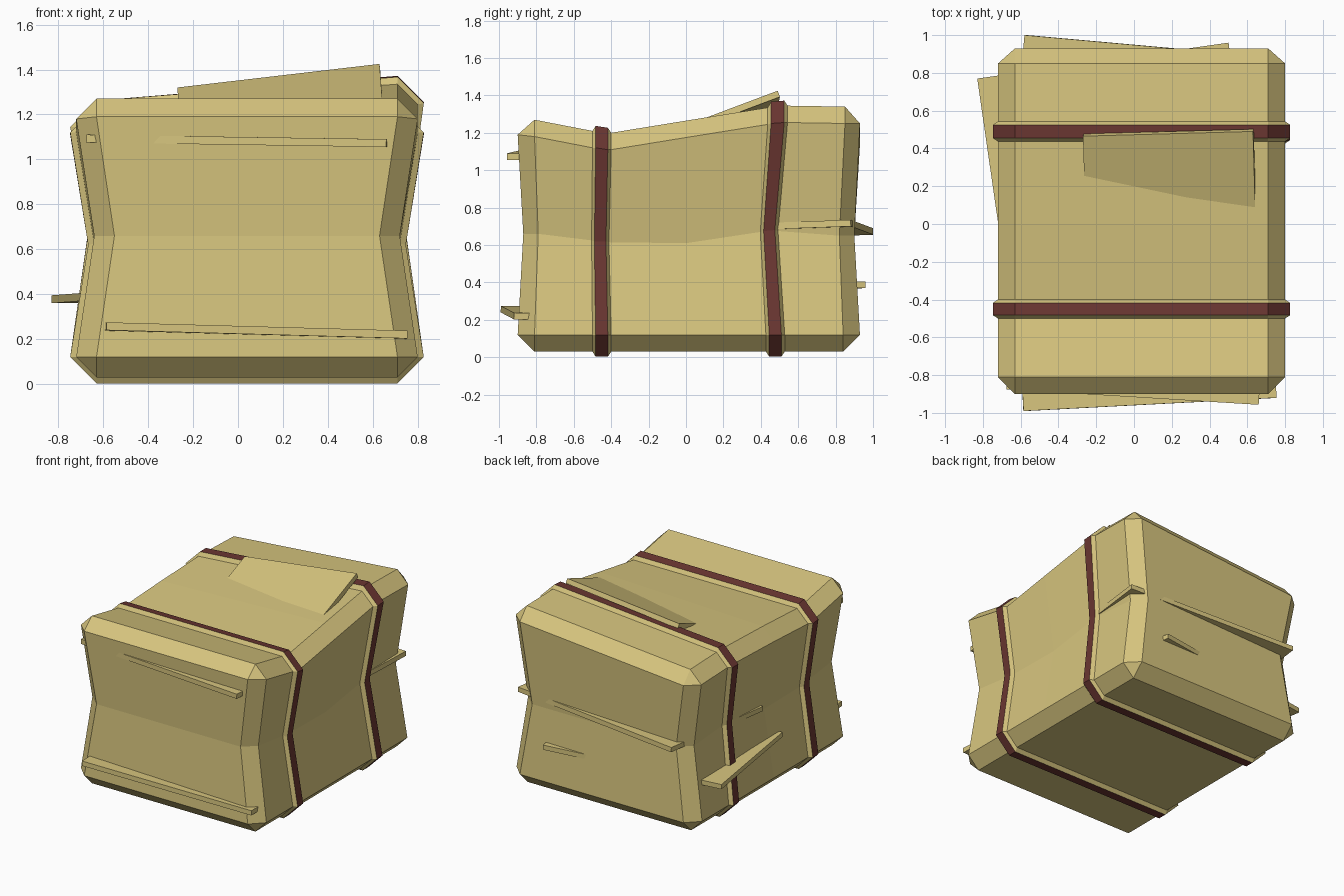
import bpy
import bmesh
from mathutils import Vector

cube = bpy.data.objects.get("Cube")
if cube:
    bpy.data.objects.remove(cube, do_unlink=True)


def material(name, color):
    mat = bpy.data.materials.new(name)
    mat.use_nodes = True
    mat.diffuse_color = color
    mat.node_tree.nodes["Principled BSDF"].inputs["Base Color"].default_value = color
    return mat


STRAW = material("straw", (0.68, 0.56, 0.21, 1))
BINDING = material("dark_red_binding", (0.145, 0.037, 0.031, 1))

LEFT, RIGHT = -0.63, 0.71      # edges of the flat top and bottom
CHAMFER, WAIST = 0.09, 0.08    # corner cut and pinch of the sides
BOTTOM = 0.03


def make_object(name, bm, mats):
    bmesh.ops.recalc_face_normals(bm, faces=bm.faces)
    mesh = bpy.data.meshes.new(name)
    bm.to_mesh(mesh)
    bm.free()
    for mat in mats:
        mesh.materials.append(mat)
    obj = bpy.data.objects.new(name, mesh)
    bpy.context.collection.objects.link(obj)
    return obj


def ring(bm, y_low, y_mid, y_top, z_left, z_right, z_mid, out=0.0, end=False):
    """Cross-section of the bale: chamfered corners and pinched sides."""
    c = 0 if end else CHAMFER + out
    inset = CHAMFER if end else 0
    low = BOTTOM - out + inset
    z_left, z_right = z_left + out - inset, z_right + out - inset
    points = [
        (LEFT, y_low, low), (RIGHT, y_low, low), (RIGHT + c, y_low, low + c),
        (RIGHT + c - WAIST, y_mid, z_mid),
        (RIGHT + c, y_top, z_right - c), (RIGHT, y_top, z_right),
        (LEFT, y_top, z_left), (LEFT - c, y_top, z_left - c),
        (LEFT - c + WAIST, y_mid, z_mid), (LEFT - c, y_low, low + c),
    ]
    return [bm.verts.new(p) for p in points]


# Bale body with two raised bands lofted from front to back
bm = bmesh.new()
LIFT = 0.027
rings = [
    ring(bm, -0.90, -0.87, -0.90, 1.28, 1.28, 0.66, end=True),
    ring(bm, -0.81, -0.79, -0.81, 1.27, 1.27, 0.66),
    ring(bm, -0.50, -0.505, -0.50, 1.21, 1.21, 0.625),
    ring(bm, -0.483, -0.49, -0.483, 1.21, 1.21, 0.62, LIFT),
    ring(bm, -0.418, -0.428, -0.418, 1.20, 1.20, 0.62, LIFT),
    ring(bm, -0.40, -0.412, -0.40, 1.20, 1.20, 0.615),
    ring(bm, 0, 0, 0, 1.22, 1.265, 0.61),
    ring(bm, 0.427, 0.397, 0.437, 1.235, 1.335, 0.67),
    ring(bm, 0.445, 0.415, 0.455, 1.235, 1.34, 0.675, LIFT),
    ring(bm, 0.51, 0.475, 0.525, 1.235, 1.345, 0.68, LIFT),
    ring(bm, 0.528, 0.492, 0.543, 1.235, 1.345, 0.675),
    ring(bm, 0.84, 0.82, 0.85, 1.225, 1.34, 0.65),
    ring(bm, 0.93, 0.90, 0.93, 1.225, 1.34, 0.65, end=True),
]
BAND_SPANS = (3, 8)
for i, (a, b) in enumerate(zip(rings, rings[1:])):
    for k in range(len(a)):
        n = (k + 1) % len(a)
        face = bm.faces.new((a[k], a[n], b[n], b[k]))
        face.material_index = 1 if i in BAND_SPANS else 0
for cap in (rings[0], rings[-1]):
    bm.faces.new([cap[k] for k in (0, 1, 2, 3, 8, 9)])
    bm.faces.new(cap[3:9])
bmesh.ops.remove_doubles(bm, verts=bm.verts, dist=0.0005)
make_object("bale", bm, [STRAW, BINDING])


# Loose straw slabs stuck through the bale
def slab(name, corner, far_corner, inward, thickness=0.035):
    a, b, v = Vector(corner), Vector(far_corner), Vector(inward)
    normal = (b - a).cross(v).normalized()
    down = normal * thickness * (-1 if normal.z > 0 else 1)
    bm = bmesh.new()
    top = [bm.verts.new(p) for p in (a, b, b + v, a + v)]
    base = [bm.verts.new(vert.co + down) for vert in top]
    bm.faces.new(top)
    bm.faces.new(base[::-1])
    for k in range(4):
        n = (k + 1) % 4
        bm.faces.new((top[k], base[k], base[n], top[n]))
    make_object(name, bm, [STRAW])


slab("top_slab", (-0.27, 0.465, 1.32), (0.63, 0.49, 1.425), (0.035, -1.25, -0.47))
slab("upper_front_slab", (-0.675, -0.875, 1.11), (0.66, -0.957, 1.09), (0.055, 0.9, 0))
slab("lower_front_slab", (-0.585, -0.99, 0.275), (0.755, -0.92, 0.238), (-0.047, 0.9, -0.02))
slab("upper_back_slab", (-0.58, 1.0, 0.69), (0.76, 0.88, 0.735), (-0.085, -0.95, -0.035))
slab("lower_back_slab", (-0.83, 0.77, 0.395), (0.5, 0.96, 0.405), (0.13, -0.9, 0.01))
